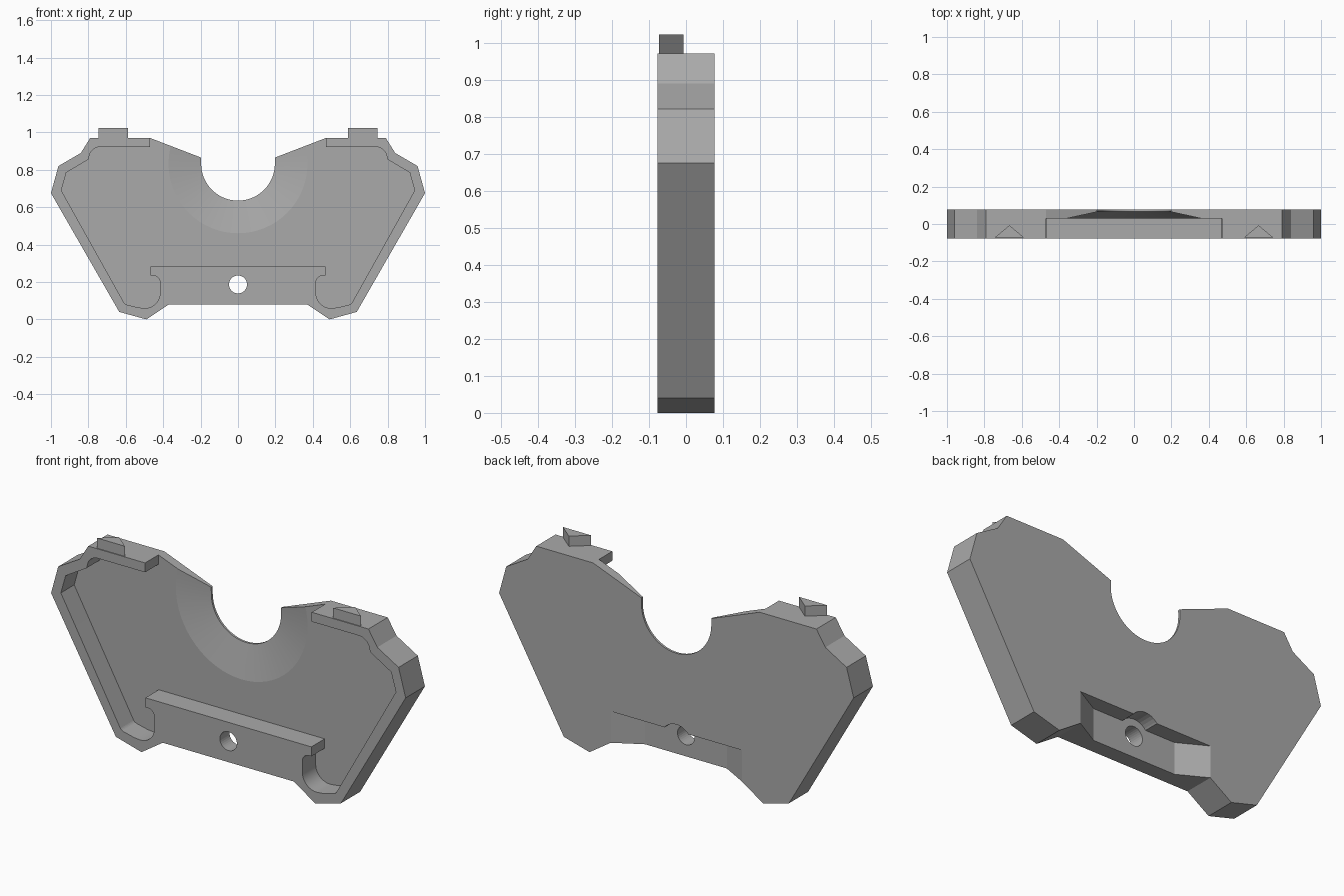
import bpy, bmesh, math
from mathutils import Matrix, Vector

cube = bpy.data.objects.get("Cube")
if cube:
    bpy.data.objects.remove(cube, do_unlink=True)

BACK, FRONT, FLOOR = 0.0775, -0.0775, 0.03

grey = bpy.data.materials.new("mid grey")
grey.use_nodes = True
grey.diffuse_color = (0.4, 0.4, 0.4, 1)
grey.node_tree.nodes["Principled BSDF"].inputs["Base Color"].default_value = (0.4, 0.4, 0.4, 1)


def finish(name, bm):
    bmesh.ops.recalc_face_normals(bm, faces=bm.faces)
    mesh = bpy.data.meshes.new(name)
    bm.to_mesh(mesh)
    bm.free()
    mesh.materials.append(grey)
    obj = bpy.data.objects.new(name, mesh)
    bpy.context.collection.objects.link(obj)
    return obj


def prism(name, points, start, end, axis="Y"):
    """Extrude a closed outline along y (x, z points) or z (x, y points)."""
    place = (lambda a, b, t: (a, t, b)) if axis == "Y" else (lambda a, b, t: (a, b, t))
    bm = bmesh.new()
    face = bm.faces.new([bm.verts.new(place(a, b, start)) for a, b in points])
    out = bmesh.ops.extrude_face_region(bm, geom=[face])
    verts = [g for g in out["geom"] if isinstance(g, bmesh.types.BMVert)]
    shift = end - start
    bmesh.ops.translate(bm, verts=verts, vec=Vector(place(0, 0, shift)))
    return finish(name, bm)


def cone(name, z, r_front, r_back, y_front, y_back, sides=64):
    bm = bmesh.new()
    bmesh.ops.create_cone(bm, cap_ends=True, segments=sides, radius1=r_back,
                          radius2=r_front, depth=y_back - y_front)
    bmesh.ops.transform(bm, verts=bm.verts, matrix=Matrix.Translation(
        (0, (y_front + y_back) / 2, z)) @ Matrix.Rotation(math.pi / 2, 4, "X"))
    return finish(name, bm)


def arc(cx, cz, r, a0, a1, n):
    angles = [math.radians(a0 + (a1 - a0) * i / n) for i in range(n + 1)]
    return [(cx + r * math.cos(a), cz + r * math.sin(a)) for a in angles]


def mirrored(half):
    return half + [(-x, z) for x, z in reversed(half)]


def cut(target, cutter):
    mod = target.modifiers.new("cut", "BOOLEAN")
    mod.operation, mod.solver, mod.object = "DIFFERENCE", "EXACT", cutter
    bpy.context.view_layer.objects.active = target
    bpy.ops.object.modifier_apply(modifier=mod.name)
    bpy.data.objects.remove(cutter, do_unlink=True)


# Plate outline with the round notch at the top
half_outline = [(0.37, 0.08), (0.49, 0.0), (0.635, 0.04), (1.0, 0.675), (0.96, 0.82),
                (0.84, 0.89), (0.79, 0.97), (0.47, 0.97), (0.197, 0.865)]
notch = arc(0, 0.832, 0.197, 0, -180, 36)
left_half = [(-x, z) for x, z in reversed(half_outline)]
plate = prism("plate", half_outline + notch + left_half, FRONT, BACK)

# Front recess, leaving the raised rim and lower bar
half_recess = ([(0.468, 0.283), (0.468, 0.235)]
               + arc(0.455, 0.197, 0.038, 90, 180, 6)
               + arc(0.497, 0.14, 0.08, 180, 270, 10)
               + [(0.53, 0.063), (0.59, 0.077)]
               + arc(0.585, 0.107, 0.03, -60, -25, 3)
               + [(0.945, 0.69), (0.918, 0.785), (0.80, 0.855)]
               + arc(0.737, 0.862, 0.06, 25, 90, 5)
               + [(0.47, 0.922), (0.47, 1.2)])
cut(plate, prism("recess_cutter", mirrored(half_recess), -0.2, FLOOR))

# Conical dish around the notch
cut(plate, cone("dish_cutter", 0.832, 0.42, 0.197, 0.02, 0.066))

# Back pocket with slanted ends, open at the bottom
half_pocket = [(0.23, 0.0), (0.37, BACK), (0.37, 0.2)]
cut(plate, prism("pocket_cutter", mirrored(half_pocket), -0.1, 0.24, "Z"))

# Screw hole and its wider clearance at the back
cut(plate, cone("clearance_cutter", 0.187, 0.085, 0.085, 0.0, 0.2, 32))
cut(plate, cone("hole_cutter", 0.187, 0.048, 0.048, -0.2, 0.2, 32))

# Triangular pegs on the top edge
for side, name in ((1, "left_peg"), (-1, "right_peg")):
    prism(name, [(side * 0.587, -0.073), (side * 0.745, -0.073), (side * 0.666, -0.007)],
          0.96, 1.022, "Z")

# Smooth the curved walls, keep all other edges sharp
bpy.ops.object.select_all(action="DESELECT")
plate.select_set(True)
bpy.context.view_layer.objects.active = plate
bpy.ops.object.shade_smooth_by_angle(angle=math.radians(10.5))
